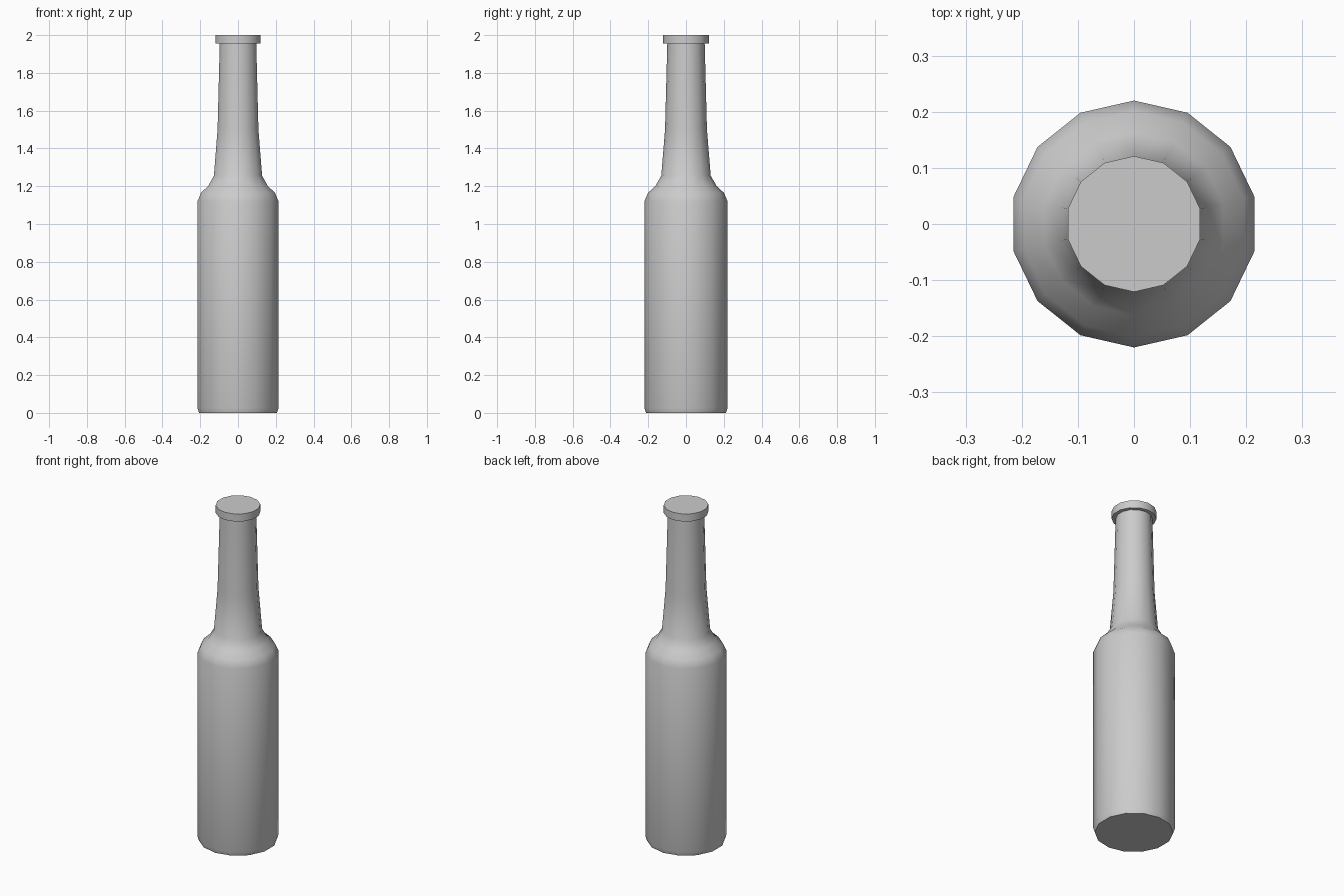
import bpy, bmesh, math

SIDES = 14

old = bpy.data.objects.get("Cube")
if old:
    bpy.data.objects.remove(old, do_unlink=True)

grey = bpy.data.materials.new("light grey")
grey.use_nodes = True
colour = (0.6, 0.6, 0.6, 1)
grey.diffuse_color = colour
grey.node_tree.nodes["Principled BSDF"].inputs["Base Color"].default_value = colour


def lathe(name, profile):
    """Closed solid of revolution from (radius, height) pairs, bottom to top."""
    bm = bmesh.new()
    rings = []
    for r, z in profile:
        angles = [math.pi / 2 + 2 * math.pi * i / SIDES for i in range(SIDES)]
        rings.append([bm.verts.new((r * math.cos(a), r * math.sin(a), z)) for a in angles])
    for low, high in zip(rings, rings[1:]):
        for i in range(SIDES):
            j = (i + 1) % SIDES
            bm.faces.new((low[i], low[j], high[j], high[i]))
    bm.faces.new(rings[0][::-1])
    bm.faces.new(rings[-1])
    mesh = bpy.data.meshes.new(name)
    bm.to_mesh(mesh)
    bm.free()
    mesh.materials.append(grey)
    obj = bpy.data.objects.new(name, mesh)
    bpy.context.collection.objects.link(obj)
    bpy.ops.object.select_all(action="DESELECT")
    obj.select_set(True)
    bpy.context.view_layer.objects.active = obj
    bpy.ops.object.shade_smooth_by_angle(angle=math.radians(40))
    return obj


# Bottle: chamfered base, straight body, rounded shoulder, tapering neck
lathe("bottle_body", [
    (0.212, 0), (0.22, 0.025), (0.22, 1.12), (0.201, 1.165),
    (0.163, 1.2), (0.131, 1.255), (0.111, 1.5), (0.099, 1.96),
])

# Flat cap that overhangs the neck
lathe("bottle_cap", [(0.121, 1.955), (0.121, 2.0)])
